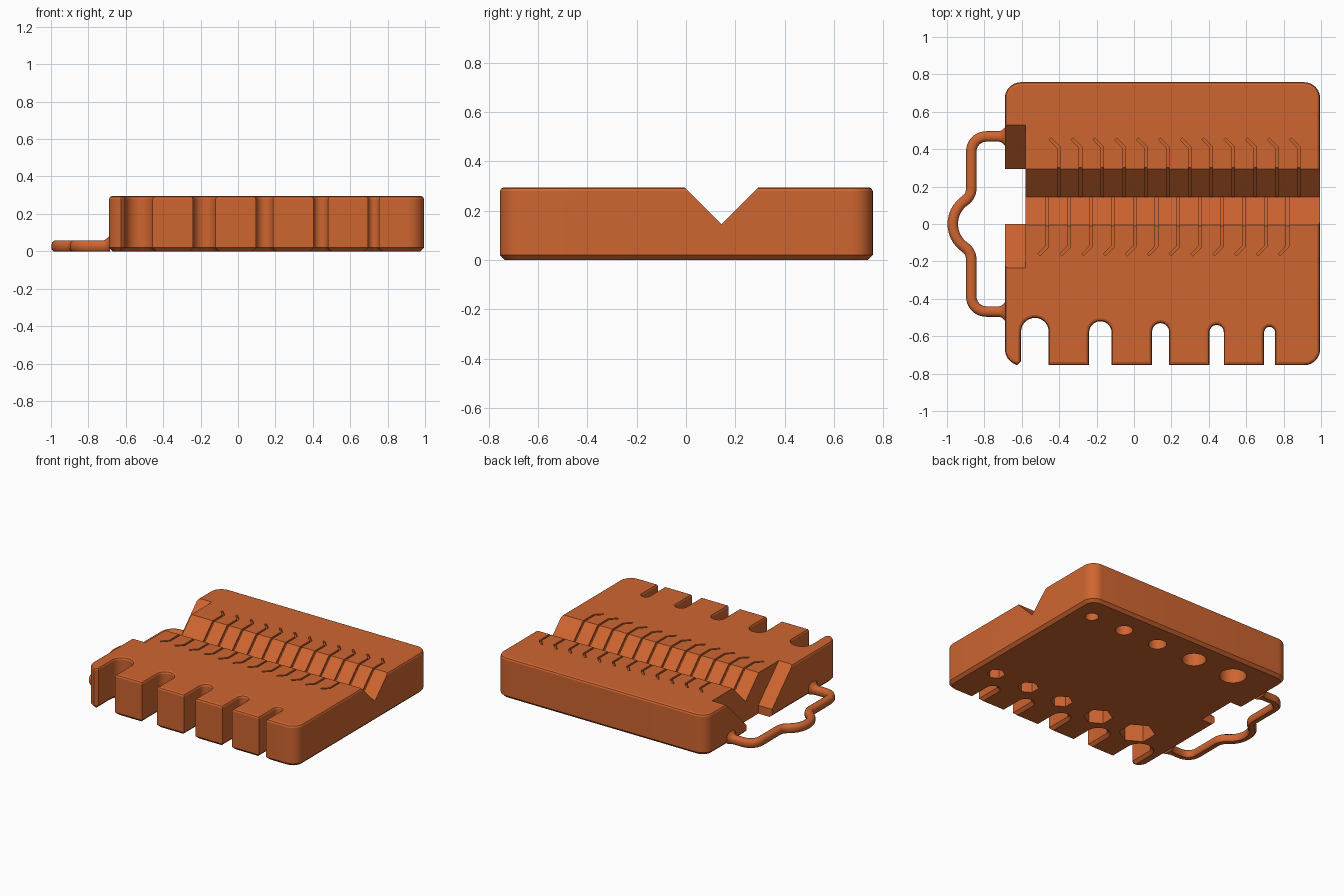
import bpy, bmesh, math
from mathutils import Vector

if "Cube" in bpy.data.objects:
    bpy.data.objects.remove(bpy.data.objects["Cube"])

orange = bpy.data.materials.new("orange plastic")
orange.diffuse_color = (0.62, 0.13, 0.03, 1)
orange.use_nodes = True
orange.node_tree.nodes["Principled BSDF"].inputs["Base Color"].default_value = orange.diffuse_color
TOP = 0.295


def make(name, bm):
    bmesh.ops.recalc_face_normals(bm, faces=bm.faces)
    me = bpy.data.meshes.new(name)
    bm.to_mesh(me)
    bm.free()
    me.materials.append(orange)
    ob = bpy.data.objects.new(name, me)
    bpy.context.collection.objects.link(ob)
    return ob


def loft(bm, rings):
    """Skin a list of equal 3D loops and cap both ends."""
    vs = [[bm.verts.new(p) for p in r] for r in rings]
    n = len(vs[0])
    for a, b in zip(vs, vs[1:]):
        for i in range(n):
            j = (i + 1) % n
            bm.faces.new((a[i], a[j], b[j], b[i]))
    bm.faces.new(vs[0][::-1])
    bm.faces.new(vs[-1])


def prism_x(bm, x0, x1, yz):
    loft(bm, [[(x, y, z) for y, z in yz] for x in (x0, x1)])


def prism_z(bm, z0, z1, xy):
    loft(bm, [[(x, y, z) for x, y in xy] for z in (z0, z1)])


def arc(cx, cy, r, a0, a1, n):
    return [(cx + r * math.cos(math.radians(a0 + (a1 - a0) * i / n)),
             cy + r * math.sin(math.radians(a0 + (a1 - a0) * i / n))) for i in range(n + 1)]


def inset(pts, d):
    """Mitred inward offset of a counter-clockwise loop."""
    out = []
    for i, p in enumerate(pts):
        p, a, b = Vector(p), Vector(pts[i - 1]), Vector(pts[(i + 1) % len(pts)])
        t0, t1 = (p - a).normalized(), (b - p).normalized()
        n0, n1 = Vector((-t0.y, t0.x)), Vector((-t1.y, t1.x))
        out.append(p + (n0 + n1) * d / (1 + n0.dot(n1)))
    return out


def volume(me):
    bm = bmesh.new()
    bm.from_mesh(me)
    v = bm.calc_volume(signed=True)
    bm.free()
    return v


def cut(ob, name, bm):
    """Subtract a cutter, using the first solver that gives a sound solid."""
    cutter = make(name, bm)
    cutter.hide_render = True
    before = volume(ob.data)
    for solver in ('MANIFOLD', 'EXACT', 'FLOAT'):
        m = ob.modifiers.new(name, 'BOOLEAN')
        try:
            m.operation, m.solver, m.object = 'DIFFERENCE', solver, cutter
        except TypeError:
            ob.modifiers.remove(m)
            continue
        bpy.context.view_layer.update()
        deps = bpy.context.evaluated_depsgraph_get()
        me = bpy.data.meshes.new_from_object(ob.evaluated_get(deps))
        ob.modifiers.remove(m)
        if len(me.polygons) and 0.7 * before < volume(me) < before:
            ob.data = me
            break
    bpy.data.objects.remove(cutter)


# Body outline: rounded corners and five open slots along the front
XL, XR, YF, YB, R = -0.69, 0.995, -0.755, 0.758, 0.085
slots = [(-0.53, 0.074, -0.502), (-0.18, 0.06, -0.52), (0.142, 0.045, -0.53),
         (0.442, 0.038, -0.54), (0.725, 0.029, -0.55)]
outline = arc(XL + R, YF + R, R, 180, 240, 7) + [(-0.625, YF), (-0.604, YF + 0.021)]
for x, r, end in slots:
    mouth = [(x - r, YF)] if x > -0.5 else []
    outline += mouth + arc(x, end - r, r, 180, 0, 14) + [(x + r, YF)]
outline += arc(XR - R, YF + R, R, 270, 360, 10)
outline += arc(XR - R, YB - R, R, 0, 90, 10)
outline += arc(XL + R, YB - R, R, 90, 180, 10)

# Body: chamfered bottom rim, softly rounded top rim
bm = bmesh.new()
levels = [(0, 0.02), (0.02, 0), (TOP - 0.016, 0), (TOP - 0.005, 0.005), (TOP, 0.016)]
loft(bm, [[(p[0], p[1], z) for p in inset(outline, d)] for z, d in levels])
body = make("body", bm)

# V trough across the top
bm = bmesh.new()
prism_x(bm, -0.62, 1.1, [(0.145, 0.145), (0.40, 0.40), (-0.11, 0.40)])
cut(body, "trough_cutter", bm)

# Wide opening through the left end
bm = bmesh.new()
prism_x(bm, -0.8, -0.58, [(0, -0.1), (0.295, -0.1), (0.295, 0.06), (0.635, 0.40),
                          (-0.34, 0.40), (0, 0.06)])
cut(body, "end_opening_cutter", bm)

# Round sockets and hexagonal pockets in the underside
bm = bmesh.new()
for x, rh, rx in [(-0.368, 0.09, 0.12), (-0.035, 0.08, 0.095), (0.278, 0.06, 0.073),
                  (0.564, 0.058, 0.07), (0.84, 0.045, 0.06)]:
    prism_z(bm, -0.1, 0.2, arc(x, 0.57, rh, 0, 360, 32)[:-1])
    prism_z(bm, -0.1, 0.2, arc(x, -0.408, rx, 30, 390, 6)[:-1])
cut(body, "socket_cutter", bm)

# Thin wire grooves down both trough slopes, with slanted ends
straight, bends = bmesh.new(), bmesh.new()
H = 0.007
profile = [(0.145, 0.124), (0.301, 0.28), (0.412, 0.28), (0.412, 0.34), (0.145, 0.34)]
for i in range(12):
    for x, back in ((-0.403 + i * 0.1167, True), (-0.463 + i * 0.1167, False)):
        flip = (lambda y: y) if back else (lambda y: 0.29 - y)
        prism_x(straight, x - H, x + H, [(flip(y), z) for y, z in profile])
        bend = [(x + H, 0.402), (x + H, 0.413), (x - 0.04, 0.46), (x - 0.05, 0.45), (x - H, 0.407)]
        prism_z(bends, 0.2805, 0.34, [(px, flip(py)) for px, py in bend])
cut(body, "groove_cutter", straight)
cut(body, "groove_end_cutter", bends)

# Wire-like handle loop on the left, flaring where it meets the body
half = [(-0.685, 0.468), (-0.695, 0.468), (-0.705, 0.468), (-0.72, 0.468)]
half += arc(-0.79, 0.388, 0.08, 90, 180, 10)
half += arc(-0.95, 0.19, 0.08, 0, -55, 7)
half += arc(-0.817, 0, 0.152, 125, 180, 8)[1:]
path = [Vector(p) for p in half + [(x, -y) for x, y in half[-2::-1]]]
section = [(-0.017, 0), (0.017, 0), (0.028, 0.012), (0.028, 0.036), (0.024, 0.049), (0.012, 0.058),
           (-0.012, 0.058), (-0.024, 0.049), (-0.028, 0.036), (-0.028, 0.012)]
flare = [2.0, 1.6, 1.2, 1.0]
rings = []
for i, p in enumerate(path):
    t = (path[min(i + 1, len(path) - 1)] - path[max(i - 1, 0)]).normalized()
    k = min(i, len(path) - 1 - i)
    s = flare[k] if k < 4 else 1.0
    rings.append([(p.x - t.y * o * s, p.y + t.x * o * s, z * (1 + (s - 1) * 0.5))
                  for o, z in section])
bm = bmesh.new()
loft(bm, rings)
handle = make("handle_loop", bm)

# Smooth curved walls while keeping creases sharp
for ob, angle in ((body, 20), (handle, 45)):
    bpy.ops.object.select_all(action='DESELECT')
    ob.select_set(True)
    bpy.context.view_layer.objects.active = ob
    bpy.ops.object.shade_smooth_by_angle(angle=math.radians(angle))
